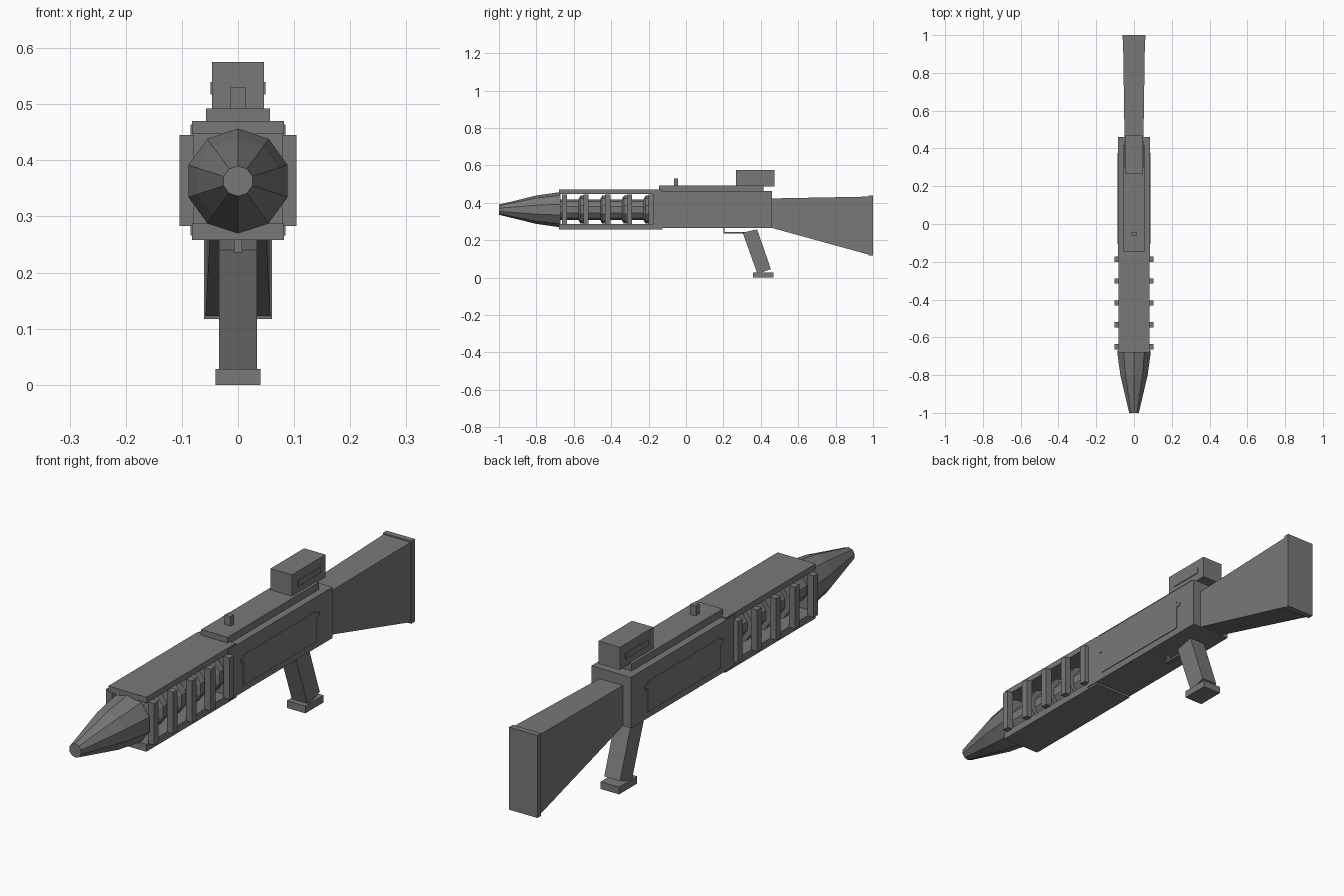
import bpy, bmesh
from math import pi, sin, cos
from mathutils import Vector

old = bpy.data.objects.get("Cube")
if old:
    bpy.data.objects.remove(old, do_unlink=True)

GREY = (0.19, 0.19, 0.19, 1)
mat = bpy.data.materials.new("dark_grey")
mat.use_nodes = True
mat.diffuse_color = GREY
mat.node_tree.nodes["Principled BSDF"].inputs["Base Color"].default_value = GREY


def finish(name, bm):
    """Turn a bmesh into a flat shaded object."""
    bmesh.ops.recalc_face_normals(bm, faces=bm.faces)
    me = bpy.data.meshes.new(name)
    bm.to_mesh(me)
    bm.free()
    me.materials.append(mat)
    ob = bpy.data.objects.new(name, me)
    bpy.context.scene.collection.objects.link(ob)
    return ob


def loft(name, rings):
    """Skin a row of equal sized point loops and cap both ends."""
    bm = bmesh.new()
    loops = [[bm.verts.new(p) for p in ring] for ring in rings]
    n = len(loops[0])
    for a, b in zip(loops, loops[1:]):
        for i in range(n):
            j = (i + 1) % n
            bm.faces.new((a[i], a[j], b[j], b[i]))
    bm.faces.new(loops[0])
    bm.faces.new(loops[-1])
    return finish(name, bm)


def rect(y, hw, z0, z1):
    return [(-hw, y, z0), (hw, y, z0), (hw, y, z1), (-hw, y, z1)]


def block(name, hw, y0, y1, z0, z1):
    """Box centred on x = 0."""
    return loft(name, [rect(y0, hw, z0, z1), rect(y1, hw, z0, z1)])


def side_pair(name, x0, x1, y0, y1, z0, z1):
    """One box on each flank."""
    for side, s in (("left", 1), ("right", -1)):
        loft(f"{side}_{name}", [[(s * x, y, z) for x, z in
             ((x0, z0), (x1, z0), (x1, z1), (x0, z1))] for y in (y0, y1)])


AXIS = 0.363


def turned(name, profile, sides=10):
    """Faceted solid around the barrel axis from (y, radius) pairs."""
    angles = [pi / 2 + 2 * pi * i / sides for i in range(sides)]
    return loft(name, [[(r * cos(a), y, AXIS + r * sin(a)) for a in angles]
                       for y, r in profile])


# Barrel and muzzle
turned("muzzle_cone", [(-1, 0.027), (-0.8, 0.076), (-0.68, 0.093), (-0.67, 0.093)])
turned("barrel", [(-0.68, 0.055), (-0.16, 0.055)])

# Open fore-end: two slabs, coil rings and upright side bars
block("upper_slab", 0.082, -0.68, -0.13, 0.447, 0.47)
block("lower_slab", 0.082, -0.68, -0.125, 0.258, 0.287)
for i in range(5):
    y = -0.65 + 0.116 * i
    if i:
        turned(f"coil_ring_{i}", [(y - 0.04, 0.058), (y - 0.03, 0.075), (y, 0.075)])
    side_pair(f"side_bar_{i + 1}", 0.078, 0.104, y - 0.014, y + 0.014, 0.283, 0.445)

# Main housing with side panels
block("housing", 0.085, -0.18, 0.46, 0.266, 0.464)
side_pair("panel", 0.08, 0.088, -0.09, 0.36, 0.292, 0.41)
for y in (-0.095, 0.365):
    side_pair("panel_catch", 0.08, 0.088, y - 0.012, y + 0.012, 0.385, 0.4)

# Rail and sights
block("top_rail", 0.057, -0.145, 0.415, 0.46, 0.492)
block("front_post", 0.013, -0.064, -0.042, 0.485, 0.53)
block("rear_sight", 0.046, 0.266, 0.472, 0.487, 0.575)
side_pair("sight_strip", 0.04, 0.049, 0.3, 0.44, 0.517, 0.54)

# Stock
loft("stock", [rect(0.45, 0.05, 0.268, 0.423), rect(0.98, 0.058, 0.122, 0.433)])
block("butt_plate", 0.061, 0.977, 1, 0.117, 0.438)

# Slanted grip with its foot
outline = [(0.303, 0.24), (0.38, 0.258), (0.454, 0.045), (0.382, 0.02)]
loft("grip", [[(x, y, z) for y, z in outline] for x in (-0.034, 0.034)])
block("grip_foot", 0.04, 0.357, 0.468, 0, 0.028)

# Trigger guard
block("guard_front", 0.007, 0.2, 0.207, 0.237, 0.27)
block("guard_bar", 0.007, 0.2, 0.37, 0.236, 0.244)
